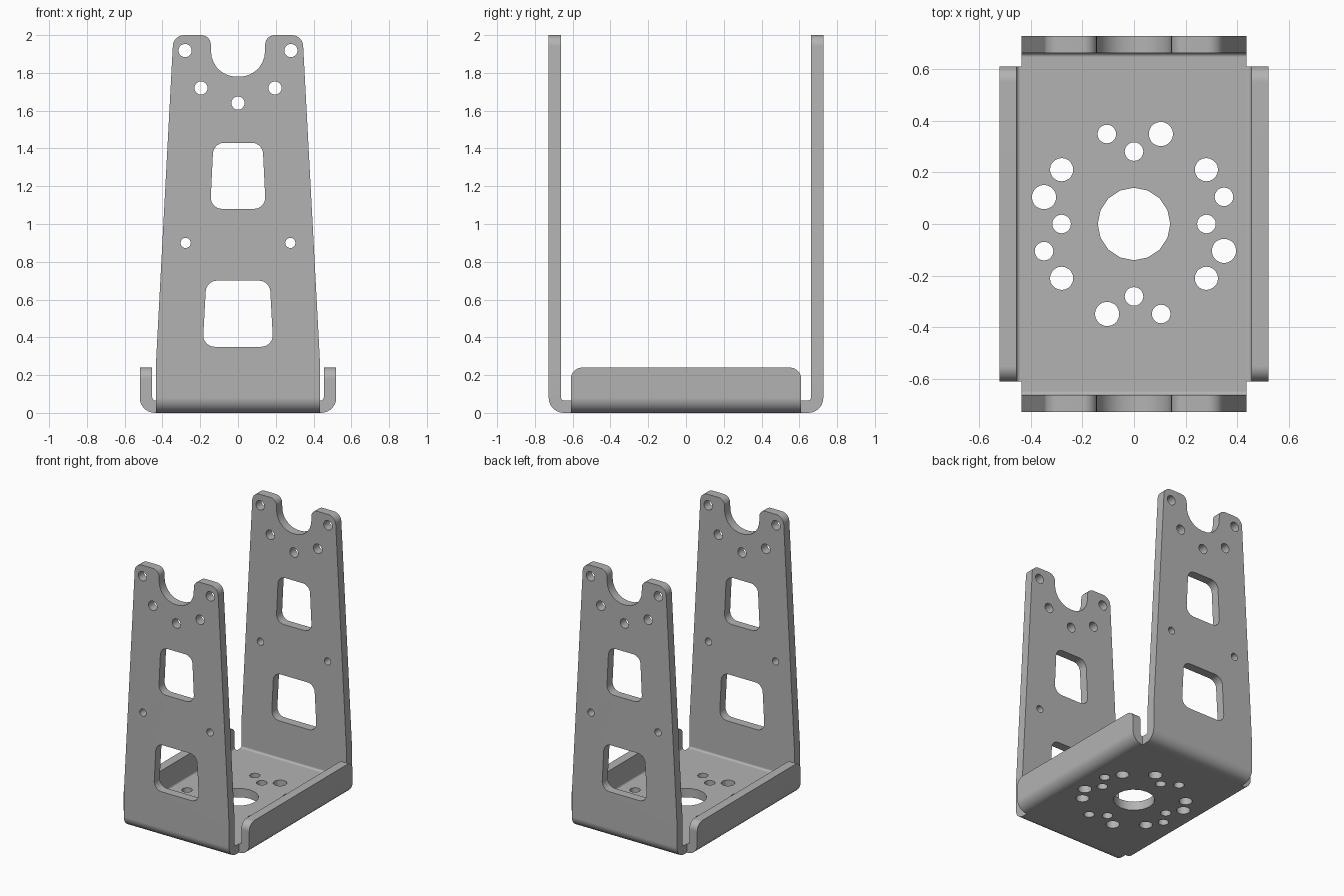
import bpy, bmesh, math
from mathutils import Vector

if "Cube" in bpy.data.objects:
    bpy.data.objects.remove(bpy.data.objects["Cube"])

T = 0.066                      # sheet thickness
RI, RO = 0.015, 0.08           # inner and outer bend radius
HX, HY = 0.52, 0.727           # half size across flanges and walls
WALL_X, FLANGE_Y = 0.435, 0.61  # half width of wall, half length of flange

steel = bpy.data.materials.new("grey_steel")
steel.use_nodes = True
steel.diffuse_color = (0.45, 0.45, 0.45, 1)
steel.node_tree.nodes["Principled BSDF"].inputs["Base Color"].default_value = steel.diffuse_color


def rounded(corners, steps=7):
    """Outline of (a, b, radius) corners with each corner filleted."""
    out = []
    for i, (a, b, r) in enumerate(corners):
        p = Vector((a, b))
        if r == 0:
            out.append(p)
            continue
        u = (Vector(corners[i - 1][:2]) - p).normalized()
        v = (Vector(corners[(i + 1) % len(corners)][:2]) - p).normalized()
        half = u.angle(v) / 2
        c = p + (u + v).normalized() * (r / math.sin(half))
        s, e = p + u * (r / math.tan(half)) - c, p + v * (r / math.tan(half)) - c
        sweep = math.pi - 2 * half
        for k in range(steps + 1):
            t = k / steps
            out.append(c + (s * math.sin((1 - t) * sweep) + e * math.sin(t * sweep)) / math.sin(sweep))
    return out


def mirrored(right):
    """Closed symmetric outline from its right half, listed top to bottom."""
    return right + [(-a, b, r) for a, b, r in reversed(right)]


def circle(a, b, r, n=20):
    return [Vector((a + r * math.cos(k * math.tau / n), b + r * math.sin(k * math.tau / n)))
            for k in range(n)]


def add_prism(bm, outline, axis, lo, hi):
    """Extrude a 2D outline along one axis."""
    def place(p, d):
        return {"x": (d, p[0], p[1]), "y": (p[0], d, p[1]), "z": (p[0], p[1], d)}[axis]
    face = bm.faces.new([bm.verts.new(place(p, lo)) for p in outline])
    grown = bmesh.ops.extrude_face_region(bm, geom=[face])["geom"]
    shift = Vector(place((0, 0), hi - lo))
    bmesh.ops.translate(bm, vec=shift, verts=[g for g in grown if isinstance(g, bmesh.types.BMVert)])


def make(name, prisms):
    bm = bmesh.new()
    for prism in prisms:
        add_prism(bm, *prism)
    bmesh.ops.recalc_face_normals(bm, faces=bm.faces)
    mesh = bpy.data.meshes.new(name)
    bm.to_mesh(mesh)
    bm.free()
    mesh.materials.append(steel)
    ob = bpy.data.objects.new(name, mesh)
    bpy.context.collection.objects.link(ob)
    return ob


def combine(ob, other, operation):
    """Apply a boolean and discard the helper."""
    mod = ob.modifiers.new(operation, "BOOLEAN")
    mod.object, mod.operation, mod.solver = other, operation, "EXACT"
    bpy.context.view_layer.objects.active = ob
    bpy.ops.object.modifier_apply(modifier=mod.name)
    bpy.data.objects.remove(other)


def channel(half, height):
    """Cross-section of a sheet folded up on both sides."""
    outer = [(half, height, 0), (half, 0, RO)]
    inner = [(T - half, height, 0), (T - half, T, RI)]
    return rounded(mirrored(outer) + inner + [(-a, b, r) for a, b, r in reversed(inner)])


# Tall end walls and floor: folded channel trimmed to the tapered, notched outline
bracket = make("bracket", [(channel(HY, 2.0), "x", -0.6, 0.6)])
wall = mirrored([(0.14, 1.78, 0.135), (0.145, 2.0, 0.05), (0.342, 2.0, 0.06),
                 (WALL_X, 0.25, 0), (WALL_X, -0.1, 0)])
combine(bracket, make("wall_outline", [(rounded(wall), "y", -1, 1)]), "INTERSECT")

# Low side flanges with rounded top corners
flanges = make("side_flanges", [(channel(HX, 0.24), "y", -0.7, 0.7)])
side = mirrored([(FLANGE_Y, 0.24, 0.06), (FLANGE_Y, -0.1, 0)])
combine(flanges, make("flange_outline", [(rounded(side), "x", -1, 1)]), "INTERSECT")
combine(bracket, flanges, "UNION")

# Wall openings: two windows and the screw holes
cuts = []
for low, high, wide, narrow in ((1.08, 1.43, 0.147, 0.13), (0.35, 0.70, 0.187, 0.168)):
    cuts.append((rounded(mirrored([(narrow, high, 0.06), (wide, low, 0.06)])), "y", -1, 1))
for x, z, r in ((0.28, 1.918, 0.035), (0.196, 1.72, 0.035), (0.277, 0.9, 0.027)):
    cuts += [(circle(s * x, z, r), "y", -1, 1) for s in (-1, 1)]
cuts.append((circle(0, 1.64, 0.035), "y", -1, 1))

# Floor openings: centre bore and the ring of mounting holes
cuts.append((circle(0, 0, 0.14, 16), "z", -0.1, 0.2))
for x, y, r in ((0.28, 0, 0.036), (0.348, 0.105, 0.036), (0.348, -0.104, 0.047)):
    for px, py in ((x, y), (-y, x), (-x, -y), (y, -x)):
        cuts.append((circle(px, py, r), "z", -0.1, 0.2))
for sx in (-1, 1):
    cuts += [(circle(sx * 0.28, sy * 0.21, 0.045), "z", -0.1, 0.2) for sy in (-1, 1)]
combine(bracket, make("hole_cutters", cuts), "DIFFERENCE")

# Smooth bends and holes, flat sheet faces
bpy.ops.object.select_all(action="DESELECT")
bracket.select_set(True)
bpy.context.view_layer.objects.active = bracket
bpy.ops.object.shade_smooth_by_angle(angle=math.radians(30))
weighted = bracket.modifiers.new("flat_faces", "WEIGHTED_NORMAL")
weighted.keep_sharp = True
